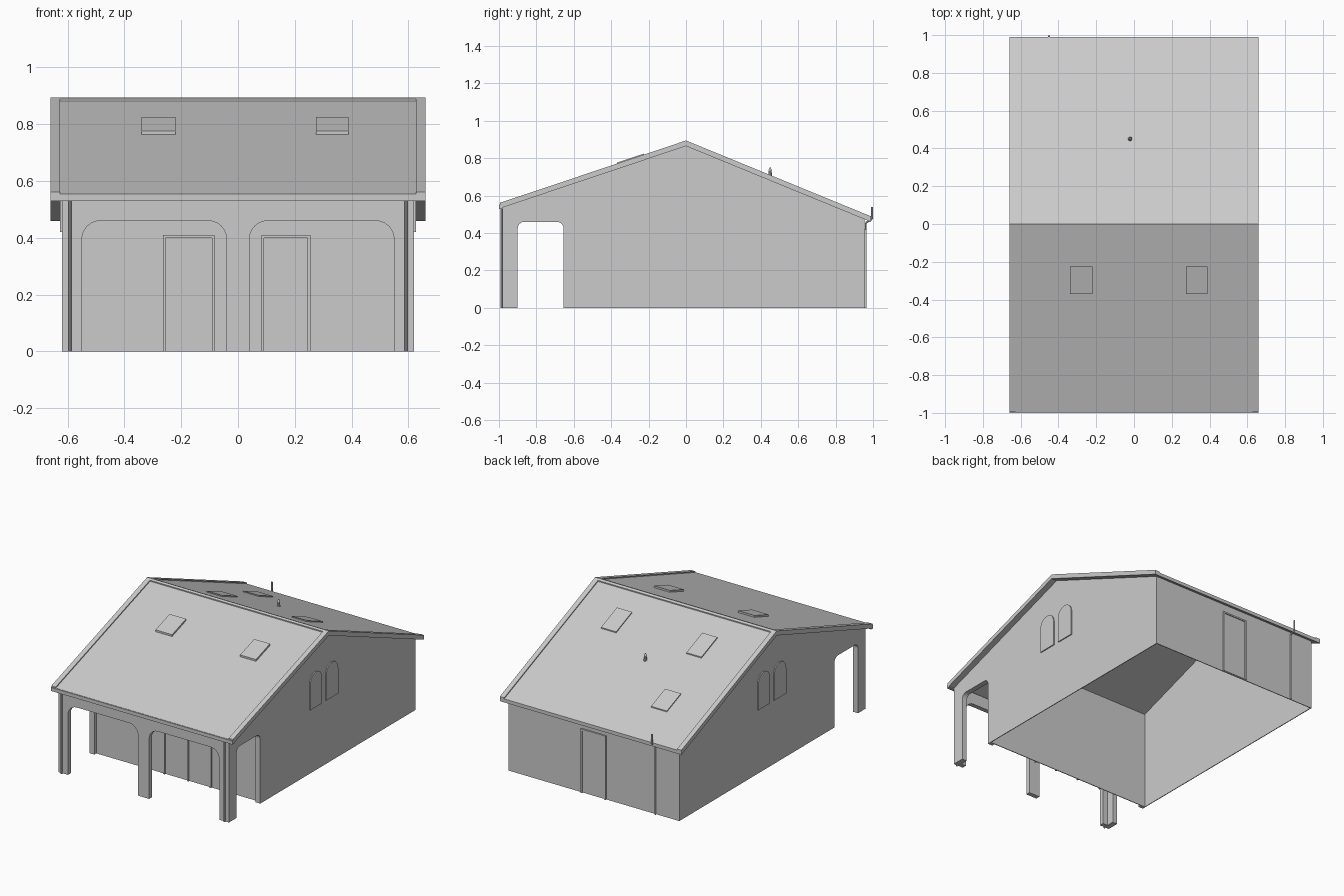
import bpy, bmesh, math
from mathutils import Vector

cube = bpy.data.objects.get("Cube")
if cube:
    bpy.data.objects.remove(cube)

GREY = (0.6, 0.6, 0.6, 1)
mat = bpy.data.materials.new("light grey")
mat.use_nodes = True
mat.diffuse_color = GREY
mat.node_tree.nodes["Principled BSDF"].inputs["Base Color"].default_value = GREY

RIDGE, FRONT, BACK = 0.895, 0.335, 0.41   # ridge height and roof slopes
HALF, EAVE = 0.62, 0.66                   # half widths of walls and roof


def roof_z(y, drop=0.0):
    return RIDGE - drop - (FRONT * -y if y < 0 else BACK * y)


def finish(name, bm):
    bmesh.ops.recalc_face_normals(bm, faces=bm.faces)
    mesh = bpy.data.meshes.new(name)
    bm.to_mesh(mesh)
    bm.free()
    mesh.materials.append(mat)
    obj = bpy.data.objects.new(name, mesh)
    bpy.context.collection.objects.link(obj)
    return obj


def plate(name, outline, axis, lo, hi):
    """Extrude a flat outline along x (y,z points) or y (x,z points)."""
    bm = bmesh.new()
    put = (lambda p: (lo, p[0], p[1])) if axis == "x" else (lambda p: (p[0], lo, p[1]))
    face = bm.faces.new([bm.verts.new(put(p)) for p in outline])
    new = bmesh.ops.extrude_face_region(bm, geom=[face])["geom"]
    move = Vector((hi - lo, 0, 0)) if axis == "x" else Vector((0, hi - lo, 0))
    bmesh.ops.translate(bm, vec=move, verts=[v for v in new if isinstance(v, bmesh.types.BMVert)])
    return finish(name, bm)


def rect(a, b, c, d):
    return [(a, c), (b, c), (b, d), (a, d)]


def arch(a, b, top, r, base=0.0, steps=6):
    """Opening outline from a to b with rounded upper corners."""
    pts = [(a, base)]
    for cx, start in ((a + r, math.pi), (b - r, math.pi / 2)):
        for i in range(steps + 1):
            t = start - i * math.pi / 2 / steps
            pts.append((cx + r * math.cos(t), top - r + r * math.sin(t)))
    return pts + [(b, base)]


def tube(name, start, end, r1, r2=None):
    start, end = Vector(start), Vector(end)
    bm = bmesh.new()
    bmesh.ops.create_cone(bm, cap_ends=True, segments=10, radius1=r1,
                          radius2=r1 if r2 is None else r2, depth=(end - start).length)
    rot = (end - start).to_track_quat("Z", "Y").to_matrix()
    bmesh.ops.rotate(bm, matrix=rot, verts=bm.verts)
    bmesh.ops.translate(bm, vec=(start + end) / 2, verts=bm.verts)
    return finish(name, bm)


def band(ys, top, bottom):
    """Roof cross-section between two offsets below the roof line."""
    return [(y, roof_z(y, top)) for y in ys] + [(y, roof_z(y, bottom)) for y in reversed(ys)]


# Roof with raised verges and ridge cap
slopes = (-0.995, 0, 0.99)
plate("roof", band(slopes, 0.007, 0.03), "x", -EAVE, EAVE)
for side, s in (("left", 1), ("right", -1)):
    plate(side + "_verge", band(slopes, 0, 0.025), "x", s * 0.628, s * EAVE)
plate("ridge_cap", band((-0.016, 0, 0.016), 0, 0.015), "x", -0.628, 0.628)

# Side walls, with the porch opening and its thicker lining
porch_opening = arch(-0.9, -0.655, 0.46, 0.035)
for side, s in (("left", 1), ("right", -1)):
    walls = (("side_wall", (0.955, 0, -0.98), 0.615, HALF),
             ("porch_lining", (-0.632, -0.98), 0.585, 0.615))
    for part, tops, lo, hi in walls:
        outline = [(-0.98, 0)] + porch_opening + [(tops[0], 0)]
        outline += [(y, roof_z(y, 0.028)) for y in tops]
        plate(side + "_" + part, outline, "x", s * lo, s * hi)
    # Paired arched gable windows
    for place, a, b in (("front", -0.145, -0.022), ("back", 0.022, 0.145)):
        plate(side + "_" + place + "_arched_window", arch(a, b, 0.65, 0.06, 0.42),
              "x", s * HALF, s * 0.627)

# Porch facade with two wide openings
facade = [(-HALF, 0)] + arch(-0.55, -0.04, 0.46, 0.065) + arch(0.04, 0.55, 0.46, 0.065)
facade += [(HALF, 0), (HALF, roof_z(-0.98, 0.028)), (-HALF, roof_z(-0.98, 0.028))]
plate("porch_facade", facade, "y", -0.98, -0.95)

# Inner front wall and back wall
plate("front_wall", rect(-0.615, 0.615, 0, roof_z(-0.635, 0.028)), "y", -0.635, -0.63)
plate("back_wall", rect(-0.615, 0.615, 0, roof_z(0.955, 0.028)), "y", 0.95, 0.955)


# Doors: panel with a raised frame
def door(name, a, b, top, y, out):
    w = 0.01
    plate(name + "_panel", rect(a + w, b - w, 0.005, top - w), "y", y, y + out * 0.004)
    frame = [(a, 0), (a, top), (b, top), (b, 0),
             (b - w, 0), (b - w, top - w), (a + w, top - w), (a + w, 0)]
    plate(name + "_frame", frame, "y", y, y + out * 0.01)


door("front_right_door", -0.265, -0.082, 0.41, -0.635, -1)
door("front_left_door", 0.082, 0.255, 0.41, -0.635, -1)
door("back_door", -0.09, 0.09, 0.42, 0.955, 1)

# Skylights lying on the slopes
skylights = (("front_right", -0.34, -0.22, -0.37, -0.225), ("front_left", 0.275, 0.39, -0.37, -0.225),
             ("back_right", -0.34, -0.23, 0.16, 0.325), ("back_left", 0.28, 0.39, 0.16, 0.325),
             ("back_lower", -0.39, -0.275, 0.61, 0.755))
for place, x0, x1, y0, y1 in skylights:
    lift = -0.005 if y0 < 0 else 0.0
    plate(place + "_skylight", band((y0, y1), lift, 0.015), "x", x0, x1)

# Front gutter and downpipes
plate("front_gutter", rect(-1.0, -0.98, 0.53, 0.553), "x", -EAVE, EAVE)
for side, s in (("left", 1), ("right", -1)):
    tube(side + "_downpipe", (s * 0.592, -0.986, 0), (s * 0.592, -0.986, 0.535), 0.006)

# Back flue pipe stepping out around the eave
path = ((-0.45, 0.961, 0), (-0.45, 0.961, 0.455), (-0.45, 0.995, 0.475), (-0.45, 0.995, 0.54))
for i, name in enumerate(("flue_lower", "flue_elbow", "flue_upper")):
    tube(name, path[i], path[i + 1], 0.005)

# Roof vent
tube("roof_vent", (-0.02, 0.45, 0.69), (-0.02, 0.45, 0.735), 0.013, 0.007)
tube("roof_vent_cap", (-0.02, 0.45, 0.735), (-0.02, 0.45, 0.75), 0.009, 0.003)
